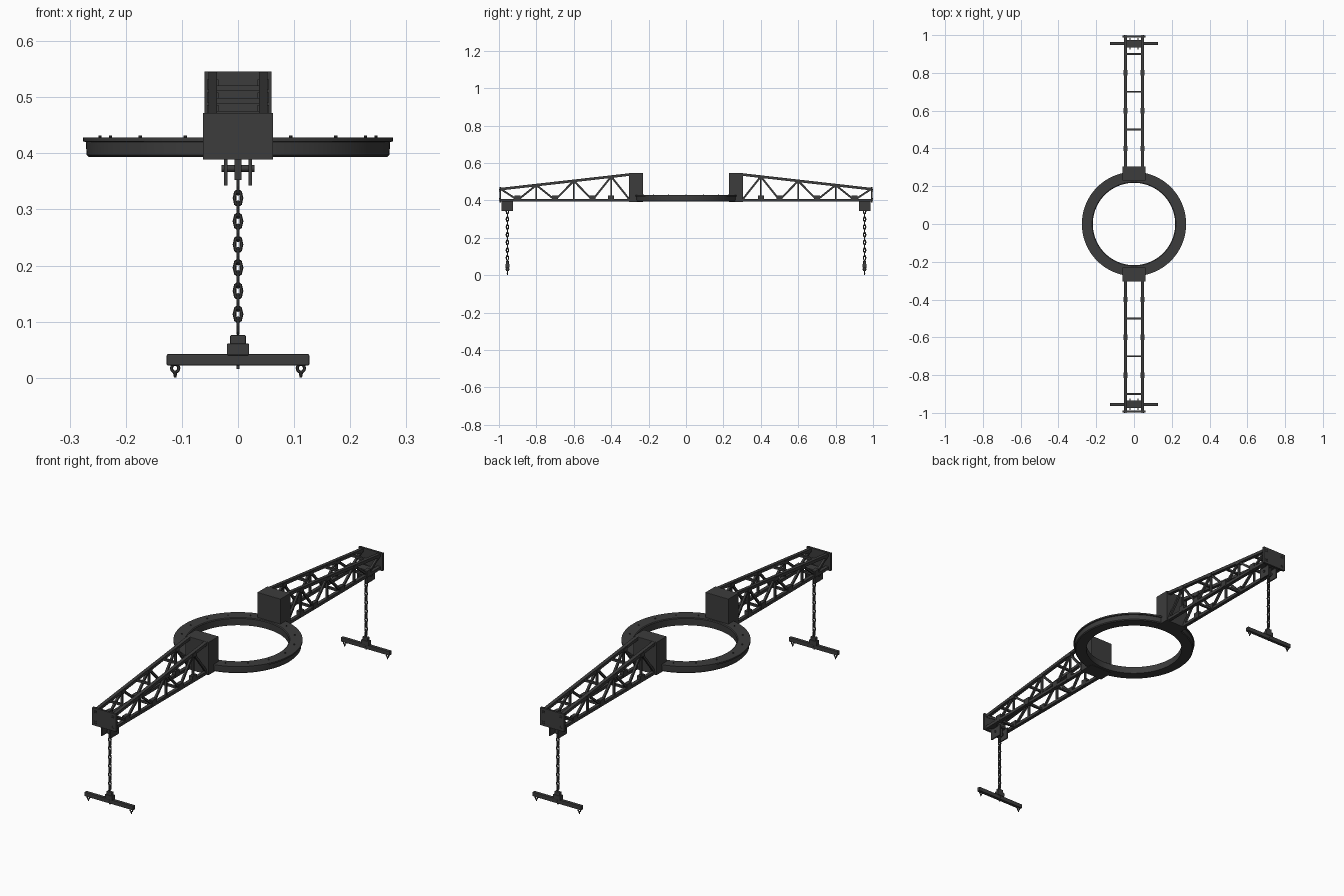
import bpy, bmesh, math
from mathutils import Vector, Matrix

if "Cube" in bpy.data.objects:
    bpy.data.objects.remove(bpy.data.objects["Cube"])

def material(name, v):
    m = bpy.data.materials.new(name)
    m.diffuse_color = (v, v, v, 1)
    m.use_nodes = True
    m.node_tree.nodes["Principled BSDF"].inputs["Base Color"].default_value = m.diffuse_color
    return m

STEEL = material("dark steel", 0.045)

def finish(name, bm, smooth=False, bevel=0):
    bmesh.ops.recalc_face_normals(bm, faces=bm.faces)
    me = bpy.data.meshes.new(name)
    bm.to_mesh(me)
    bm.free()
    me.materials.append(STEEL)
    ob = bpy.data.objects.new(name, me)
    bpy.context.collection.objects.link(ob)
    if bevel:
        b = ob.modifiers.new("edge_bevel", 'BEVEL')
        b.width, b.segments = bevel, 2
    if smooth:
        bpy.ops.object.select_all(action='DESELECT')
        ob.select_set(True)
        bpy.context.view_layer.objects.active = ob
        bpy.ops.object.shade_smooth_by_angle(angle=math.radians(35))
    return ob

def box(bm, x0, x1, y0, y1, z0, z1):
    m = Matrix.Translation(((x0+x1)/2, (y0+y1)/2, (z0+z1)/2)) @ Matrix.Diagonal((x1-x0, y1-y0, z1-z0, 1))
    bmesh.ops.create_cube(bm, size=1, matrix=m)

def strut(bm, a, b, w, h=None):
    # square bar between two points
    a, b = Vector(a), Vector(b)
    d = b - a
    m = Matrix.Translation((a+b)/2) @ d.to_track_quat('Z', 'X').to_matrix().to_4x4()
    bmesh.ops.create_cube(bm, size=1, matrix=m @ Matrix.Diagonal((h or w, w, d.length, 1)))

def rod(bm, a, b, r, n=12, r2=None):
    a, b = Vector(a), Vector(b)
    d = b - a
    m = Matrix.Translation((a+b)/2) @ d.to_track_quat('Z', 'X').to_matrix().to_4x4()
    bmesh.ops.create_cone(bm, cap_ends=True, segments=n, radius1=r,
                          radius2=r if r2 is None else r2, depth=d.length, matrix=m)

def link(bm, c, rx, rz, wire, turn, n=8, k=6):
    # oval ring standing in the xz plane, turned about z
    rot = Matrix.Rotation(turn, 3, 'Z')
    rings = []
    for i in range(n):
        t = 2*math.pi*i/n
        out = Vector((math.cos(t), 0, math.sin(t)))
        p = Vector((out.x*rx, 0, out.z*rz))
        rings.append([bm.verts.new(Vector(c) + rot @ (p + out*wire*math.cos(s) + Vector((0, wire*math.sin(s), 0))))
                      for s in (2*math.pi*j/k for j in range(k))])
    for i in range(n):
        p, q = rings[i], rings[(i+1) % n]
        for j in range(k):
            bm.faces.new((p[j], p[(j+1) % k], q[(j+1) % k], q[j]))

# slewing ring, turned from a profile
bm = bmesh.new()
prof = [(0.218, 0.393), (0.266, 0.393), (0.27, 0.397), (0.271, 0.42), (0.276, 0.421),
        (0.276, 0.428), (0.222, 0.428), (0.218, 0.425)]
N = 96
loops = [[bm.verts.new((r*math.cos(2*math.pi*i/N), r*math.sin(2*math.pi*i/N), z)) for r, z in prof] for i in range(N)]
for i in range(N):
    p, q = loops[i], loops[(i+1) % N]
    for j in range(len(prof)):
        k = (j+1) % len(prof)
        bm.faces.new((p[j], p[k], q[k], q[j]))
finish("slewing_ring", bm, True)

bm = bmesh.new()
for i in range(16):
    t = 2*math.pi*i/16
    x, y = 0.246*math.cos(t), 0.246*math.sin(t)
    rod(bm, (x, y, 0.426), (x, y, 0.432), 0.003, 8)
finish("ring_bolts", bm)

def top(y):
    return 0.538 - (y - 0.305)*0.113

def arm(side, s):
    hy = 0.955  # hook position
    parts = {}
    def new(name):
        parts[name] = bmesh.new()
        return parts[name]

    # tower box at the arm root
    b = new("tower")
    box(b, -0.06, 0.06, 0.23, 0.305, 0.391, 0.546)

    # truss: chords, web, cross bars and gussets
    b = new("truss_chords")
    w = new("truss_web")
    g = new("truss_gussets")
    for x in (-0.045, 0.045):
        strut(b, (x, 0.30, 0.401), (x, 0.99, 0.401), 0.016, 0.014)
        strut(b, (x, 0.30, top(0.30)), (x, 0.99, top(0.99)), 0.016, 0.014)
        for i in range(7):
            ya, yb = 0.3 + i*0.1, min(0.4 + i*0.1, 0.99)
            za, zb = (0.402, top(yb)) if i % 2 == 0 else (top(ya), 0.402)
            strut(w, (x, ya, za), (x, yb, zb), 0.010)
        for y in (0.4, 0.6, 0.8):
            strut(w, (x, y, 0.402), (x, y, top(y)), 0.009)
        for y in (0.4, 0.5, 0.7, 0.9):
            box(g, x-0.009, x+0.009, y-0.016, y+0.016, 0.396, 0.426)
        for y in (0.4, 0.6, 0.8):
            box(g, x-0.010, x+0.010, y-0.014, y+0.014, top(y)-0.014, top(y)+0.004)
    c = new("truss_cross_bars")
    for y in (0.5, 0.7, 0.9):
        strut(c, (-0.045, y, 0.401), (0.045, y, 0.401), 0.010)
        strut(c, (-0.045, y, top(y)), (0.045, y, top(y)), 0.010)

    # end plate with corner bolts
    b = new("end_plate")
    box(b, -0.062, 0.062, 0.988, 0.998, 0.389, 0.472)
    b = new("end_plate_bolts")
    for x in (-0.05, -0.042, 0.042, 0.05):
        for z in (0.402, 0.41, 0.451, 0.459):
            rod(b, (x, 0.996, z), (x, 1.0, z), 0.0025, 8)

    # chain hanger under the tip
    b = new("chain_hanger")
    for x in (-0.022, 0.022):
        box(b, x-0.003, x+0.003, hy-0.031, hy+0.031, 0.343, 0.398)
    box(b, -0.047, 0.047, hy-0.02, hy+0.02, 0.394, 0.402)
    rod(b, (-0.029, hy, 0.373), (0.029, hy, 0.373), 0.006)
    box(b, -0.006, 0.006, hy-0.012, hy+0.012, 0.352, 0.396)

    # chain of alternating links
    b = new("chain")
    for i in range(13):
        link(b, (0, hy, 0.341 - i*0.0207), 0.0062, 0.0135, 0.0034, math.pi/2*((i+1) % 2))

    # lifting beam with swivel block and end shackles
    b = new("lifting_beam")
    box(b, -0.127, 0.127, hy-0.008, hy+0.008, 0.022, 0.042)
    b = new("swivel_block")
    box(b, -0.020, 0.020, hy-0.011, hy+0.011, 0.040, 0.061)
    box(b, -0.014, 0.014, hy-0.008, hy+0.008, 0.058, 0.076)
    b = new("swivel_pin")
    rod(b, (0, hy-0.010, 0.032), (0, hy+0.010, 0.032), 0.004)
    rod(b, (0, hy, 0.016), (0, hy, 0.024), 0.003)
    b = new("beam_shackles")
    for x in (-0.112, 0.112):
        link(b, (x, hy, 0.017), 0.0065, 0.0070, 0.0028, 0, 12)
        rod(b, (x, hy, 0.002), (x, hy, 0.010), 0.002, 8, 0.004)

    bevels = {"lifting_beam": 0.002, "swivel_block": 0.0025, "tower": 0.0015}
    for name, m in parts.items():
        bmesh.ops.scale(m, vec=(1, s, 1), verts=m.verts)
        low = min(v.co.z for v in m.verts)
        if name == "beam_shackles":  # shackle tips touch the floor
            for v in m.verts:
                if v.co.z < low + 0.0005:
                    v.co.z = 0
        finish(side + "_" + name, m, name in ("beam_shackles", "chain_hanger", "swivel_pin"), bevels.get(name, 0))

arm("front", -1)
arm("back", 1)
